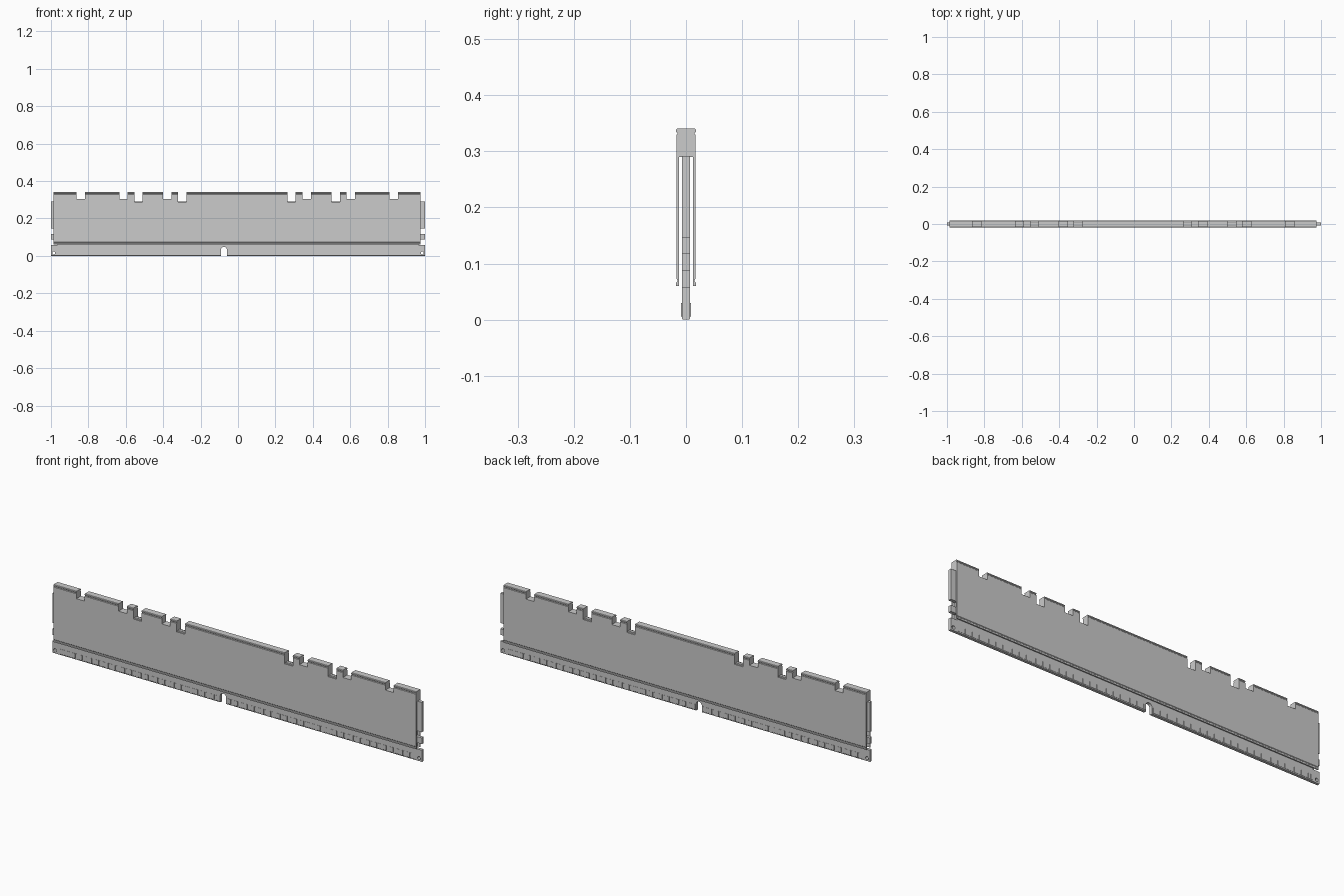
import bpy, bmesh, math

if "Cube" in bpy.data.objects:
    bpy.data.objects.remove(bpy.data.objects["Cube"])


def finish(name, bm):
    bmesh.ops.recalc_face_normals(bm, faces=bm.faces[:])
    mesh = bpy.data.meshes.new(name)
    bm.to_mesh(mesh)
    bm.free()
    ob = bpy.data.objects.new(name, mesh)
    bpy.context.scene.collection.objects.link(ob)
    return ob


def prism(bm, points, offset):
    """Extrude a closed outline along an offset vector."""
    face = bm.faces.new([bm.verts.new(p) for p in points])
    out = bmesh.ops.extrude_face_region(bm, geom=[face])
    moved = [g for g in out["geom"] if isinstance(g, bmesh.types.BMVert)]
    bmesh.ops.translate(bm, verts=moved, vec=offset)


def box(bm, x0, x1, y0, y1, z0, z1):
    prism(bm, [(x0, y0, z0), (x1, y0, z0), (x1, y1, z0), (x0, y1, z0)], (0, 0, z1 - z0))


def cut(ob, cutter):
    cutter.hide_render = True
    cutter.hide_viewport = True
    mod = ob.modifiers.new("cut", "BOOLEAN")
    mod.operation = "DIFFERENCE"
    mod.solver = "EXACT"
    mod.object = cutter


# Circuit board: stepped ends and a round-topped key slot
T = 0.0075
KEY, KW, KH = -0.075, 0.016, 0.048
side = [(1, 0), (1, 0.058), (0.965, 0.058), (0.965, 0.088), (1, 0.088),
        (1, 0.118), (0.965, 0.118), (0.965, 0.146), (1, 0.146), (1, 0.292)]
arch = [(KEY - KW, 0)]
for i in range(13):
    a = math.pi * (1 - i / 12)
    arch.append((KEY + KW * math.cos(a), KH - KW + KW * math.sin(a)))
arch.append((KEY + KW, 0))
outline = arch + side + [(-x, z) for x, z in reversed(side)]
bm = bmesh.new()
prism(bm, [(x, -T, z) for x, z in outline], (0, 2 * T, 0))
bottom = [e for e in bm.edges
          if all(abs(v.co.z) < 1e-6 for v in e.verts)
          and abs(e.verts[0].co.y - e.verts[1].co.y) < 1e-6]
bmesh.ops.bevel(bm, geom=bottom, offset=0.003, segments=2, profile=0.5, affect="EDGES")
board = finish("circuit_board", bm)

# Small round holes in the lower corners
bm = bmesh.new()
for s in (-1, 1):
    ring = [(s * 0.985 + 0.008 * math.cos(i * math.tau / 16), -0.02,
             0.016 + 0.008 * math.sin(i * math.tau / 16)) for i in range(16)]
    prism(bm, ring, (0, 0.04, 0))
bmesh.ops.recalc_face_normals(bm, faces=bm.faces[:])
cut(board, finish("corner_hole_cutter", bm))

# Contact pads on both faces, skipping the key slot
bm = bmesh.new()
PITCH = 0.01275
for i in range(-75, 76):
    x = i * PITCH
    if abs(x - KEY) < KW + 0.008:
        continue
    for s in (-1, 1):
        pad = [(0.007, 0.004), (0.0085, 0.006), (0.0085, 0.03), (0.007, 0.03)]
        prism(bm, [(x - 0.0045, s * y, z) for y, z in pad], (0.009, 0, 0))
finish("contact_pads", bm)

# Heat spreader: U-shaped section with a shallow groove at each plate edge
half = [(0.0155, 0.341), (0.0175, 0.339), (0.0175, 0.335), (0.0155, 0.333),
        (0.0155, 0.331), (0.0172, 0.329), (0.0172, 0.073), (0.0155, 0.071),
        (0.0155, 0.068), (0.0175, 0.066), (0.0175, 0.060), (0.0122, 0.060),
        (0.0122, 0.290)]
section = half + [(-y, z) for y, z in reversed(half)]
bm = bmesh.new()
prism(bm, [(-0.987, y, z) for y, z in section], (1.963, 0, 0))
spreader = finish("heat_spreader", bm)

# Slots along the top edge: (centre x, floor z)
slots = [(-0.84, 0.305), (-0.612, 0.305), (-0.532, 0.288), (-0.378, 0.305),
         (-0.297, 0.288), (0.286, 0.288), (0.367, 0.305), (0.522, 0.288),
         (0.602, 0.305), (0.832, 0.305)]
bm = bmesh.new()
for x, z in slots:
    box(bm, x - 0.0225, x + 0.0225, -0.05, 0.05, z, 0.4)
cut(spreader, finish("slot_cutter", bm))
